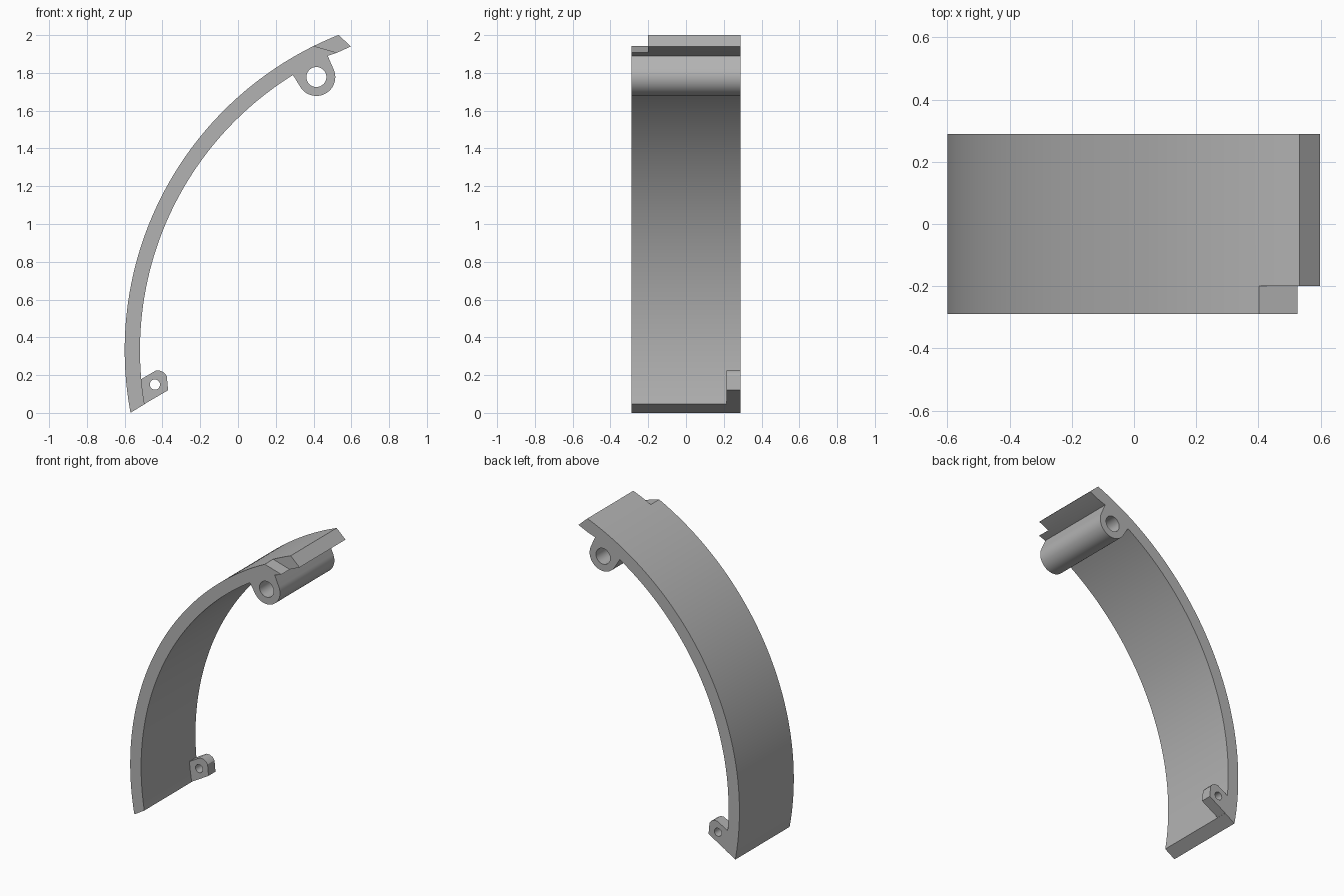
import bpy, bmesh
from math import cos, sin, radians

if "Cube" in bpy.data.objects:
    bpy.data.objects.remove(bpy.data.objects["Cube"])

HALF = 0.289                    # half depth along y
CENTRE = (1.196, 0.332)         # centre of the curved band
HINGE = (0.415, 1.778)
LUG_HOLE = (-0.44, 0.15)

grey = bpy.data.materials.new("plain grey")
grey.use_nodes = True
colour = (0.45, 0.45, 0.45, 1)
grey.diffuse_color = colour
grey.node_tree.nodes["Principled BSDF"].inputs["Base Color"].default_value = colour


def arc(centre, r, a0, a1, n):
    """Points along an arc in the xz plane, angles in degrees."""
    steps = [radians(a0 + (a1 - a0) * i / n) for i in range(n + 1)]
    return [(centre[0] + r * cos(a), centre[1] + r * sin(a)) for a in steps]


def extrude(name, profile, y0, y1):
    """Solid made by extruding an xz profile from y0 to y1."""
    bm = bmesh.new()
    face = bm.faces.new([bm.verts.new((x, y0, z)) for x, z in profile])
    new = bmesh.ops.extrude_face_region(bm, geom=[face])["geom"]
    moved = [v for v in new if isinstance(v, bmesh.types.BMVert)]
    bmesh.ops.translate(bm, verts=moved, vec=(0, y1 - y0, 0))
    bmesh.ops.recalc_face_normals(bm, faces=bm.faces)
    mesh = bpy.data.meshes.new(name)
    bm.to_mesh(mesh)
    bm.free()
    mesh.materials.append(grey)
    obj = bpy.data.objects.new(name, mesh)
    bpy.context.collection.objects.link(obj)
    return obj


def combine(target, tool, operation):
    """Apply a boolean to the target and discard the tool."""
    tool.hide_render = True
    mod = target.modifiers.new(operation.lower(), 'BOOLEAN')
    mod.operation, mod.solver, mod.object = operation, 'EXACT', tool
    bpy.ops.object.select_all(action='DESELECT')
    bpy.context.view_layer.objects.active = target
    target.select_set(True)
    bpy.ops.object.modifier_apply(modifier=mod.name)
    bpy.data.objects.remove(tool)


# Curved band, slanted tip and hinge barrel as one profile
profile = arc(CENTRE, 1.796, 190.64, 111.7, 72)
profile += [(0.598, 1.94), (0.525, 1.907), (0.475, 1.89)]
profile += arc(HINGE, 0.1, 383.7, 211.7, 32)
profile += arc(CENTRE, 1.715, 121.85, 189.6, 64)
band = extrude("curved_band", profile, -HALF, HALF)

# Mounting lug at the lower back corner
lug = extrude("mounting_lug", [
    (-0.53, 0.0265), (-0.37, 0.12), (-0.377, 0.195), (-0.39, 0.212),
    (-0.41, 0.223), (-0.435, 0.224), (-0.54, 0.163)], 0.215, HALF)
combine(band, lug, 'UNION')

# Notch at the front of the tip
notch = extrude("notch_cutter", [
    (0.401, 1.943), (0.525, 1.907), (0.7, 1.9), (0.7, 2.1), (0.4, 2.1)],
    -0.4, -0.2)
combine(band, notch, 'DIFFERENCE')

# Bores through the hinge barrel and the lug
for centre, radius, start in ((HINGE, 0.053, -0.4), (LUG_HOLE, 0.027, 0.1)):
    circle = arc(centre, radius, 0, 360, 32)[:-1]
    combine(band, extrude("bore_cutter", circle, start, 0.4), 'DIFFERENCE')

bpy.ops.object.shade_smooth_by_angle(angle=radians(25))
